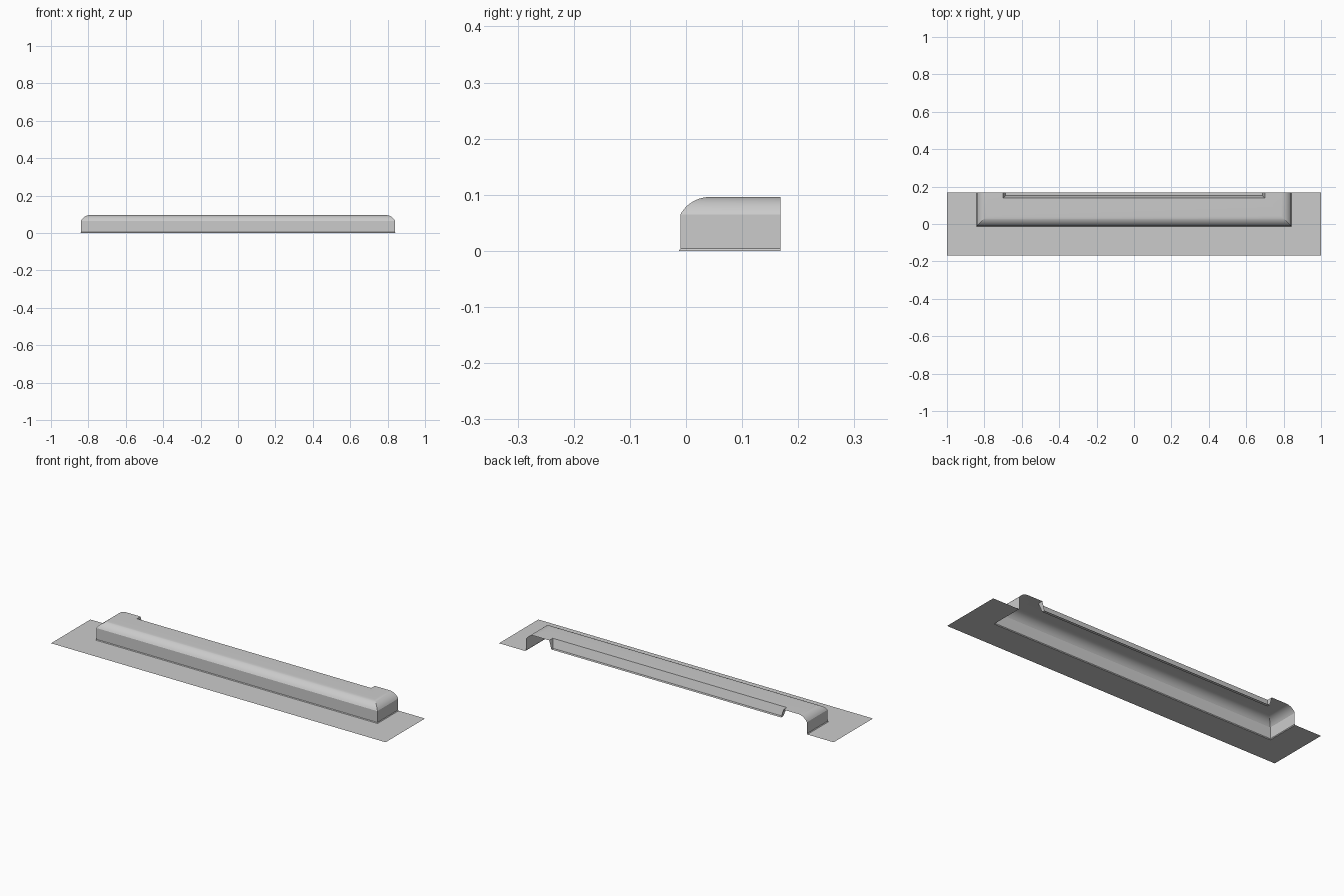
import bpy, bmesh, math

if "Cube" in bpy.data.objects:
    bpy.data.objects.remove(bpy.data.objects["Cube"])

BACK = 0.168      # the open rear edge shared by every part
TOP = 0.096
SHOULDER = 0.065


def u_ring(half_x, front_y, z):
    """U-shaped outline, open at the back."""
    return [(-half_x, BACK, z), (-half_x, front_y, z),
            (half_x, front_y, z), (half_x, BACK, z)]


def loft(name, rings, cap=False):
    """Skin a series of U rings (half_x, front_y, z), working inward."""
    bm = bmesh.new()
    loops = [[bm.verts.new(p) for p in u_ring(*r)] for r in rings]
    for a, b in zip(loops, loops[1:]):
        for j in range(3):
            bm.faces.new((a[j], a[j + 1], b[j + 1], b[j]))
    if cap:
        bm.faces.new(loops[-1])
    mesh = bpy.data.meshes.new(name)
    bm.to_mesh(mesh)
    bm.free()
    obj = bpy.data.objects.new(name, mesh)
    bpy.context.collection.objects.link(obj)
    bpy.ops.object.select_all(action='DESELECT')
    bpy.context.view_layer.objects.active = obj
    obj.select_set(True)
    bpy.ops.object.shade_smooth_by_angle(angle=math.radians(20))
    return obj


# Flat sheet around the raised cover
loft("base_flange", [(1.0, -BACK, 0), (0.843, -0.013, 0)])

# Raised cover: upright wall, rounded shoulder, flat top
rise, run = TOP - SHOULDER, 0.052
radius = (run ** 2 + rise ** 2) / (2 * rise)
start = math.asin(run / radius)
cover = [(0.843, -0.013, 0), (0.84, -0.01, 0.004)]
steps = 10
for i in range(steps + 1):
    a = start * (1 - i / steps)
    inset = run - radius * math.sin(a)
    cover.append((0.84 - inset, -0.01 + inset,
                  TOP - radius * (1 - math.cos(a))))
cover.append((0.70, 0.138, TOP))
loft("raised_cover", cover)

# Sunken ledge along the rear edge
loft("rear_recess", [(0.70, 0.138, TOP), (0.687, 0.152, 0.05)], cap=True)
